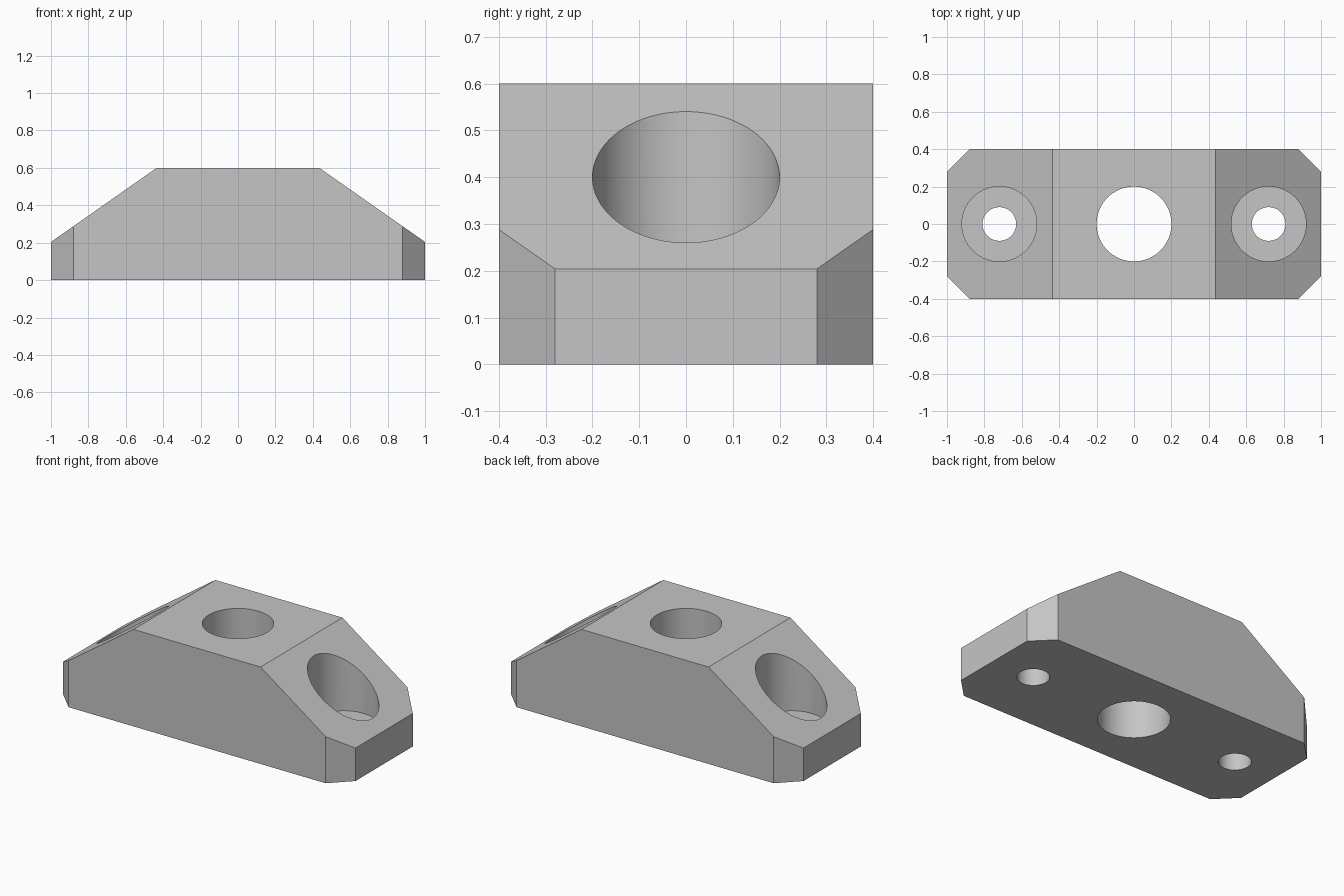
import bpy
import bmesh
import math

old = bpy.data.objects.get("Cube")
if old:
    bpy.data.objects.remove(old, do_unlink=True)

# Single plain grey
grey = bpy.data.materials.new("plain grey")
grey.use_nodes = True
colour = (0.56, 0.56, 0.56, 1)
grey.diffuse_color = colour
for node in grey.node_tree.nodes:
    if node.type == 'BSDF_PRINCIPLED':
        node.inputs["Base Color"].default_value = colour


def select_only(obj):
    bpy.ops.object.select_all(action='DESELECT')
    obj.select_set(True)
    bpy.context.view_layer.objects.active = obj


# Block: side profile with sloped shoulders, extruded front to back
half = [(1, 0), (1, 0.204), (0.435, 0.6)]
profile = half + [(-x, z) for x, z in reversed(half)]
bm = bmesh.new()
face = bm.faces.new([bm.verts.new((x, -0.4, z)) for x, z in profile])
extruded = bmesh.ops.extrude_face_region(bm, geom=[face])["geom"]
moved = [v for v in extruded if isinstance(v, bmesh.types.BMVert)]
bmesh.ops.translate(bm, verts=moved, vec=(0, 0.8, 0))

# Chamfer the four upright corners
for sx in (-1, 1):
    for sy in (-1, 1):
        geom = bm.verts[:] + bm.edges[:] + bm.faces[:]
        cut = bmesh.ops.bisect_plane(bm, geom=geom, plane_co=(sx, sy * 0.28, 0),
                                     plane_no=(sx, sy, 0), clear_outer=True)
        edges = [e for e in cut["geom_cut"] if isinstance(e, bmesh.types.BMEdge)]
        bmesh.ops.holes_fill(bm, edges=edges)
bmesh.ops.recalc_face_normals(bm, faces=bm.faces[:])
mesh = bpy.data.meshes.new("mounting_block")
bm.to_mesh(mesh)
bm.free()
block = bpy.data.objects.new("mounting_block", mesh)
bpy.context.collection.objects.link(block)
mesh.materials.append(grey)


def drill(name, x, radius, bottom, top):
    """Cut an upright round hole through the block."""
    bpy.ops.mesh.primitive_cylinder_add(vertices=96, radius=radius, depth=top - bottom,
                                        location=(x, 0, (top + bottom) / 2))
    cutter = bpy.context.object
    cutter.name = name
    cutter.hide_render = True
    cutter.data.materials.append(grey)
    select_only(block)
    mod = block.modifiers.new(name, 'BOOLEAN')
    mod.operation = 'DIFFERENCE'
    mod.solver = 'EXACT'
    mod.object = cutter
    bpy.ops.object.modifier_apply(modifier=mod.name)
    bpy.data.objects.remove(cutter, do_unlink=True)


# Centre bore, then a counterbored bolt hole on each shoulder
drill("centre_bore", 0, 0.2, -0.1, 0.8)
for side in (-1, 1):
    drill("counterbore", side * 0.72, 0.2, 0.16, 0.8)
    drill("bolt_hole", side * 0.72, 0.09, -0.1, 0.3)

select_only(block)
bpy.ops.object.shade_smooth_by_angle(angle=math.radians(25))
